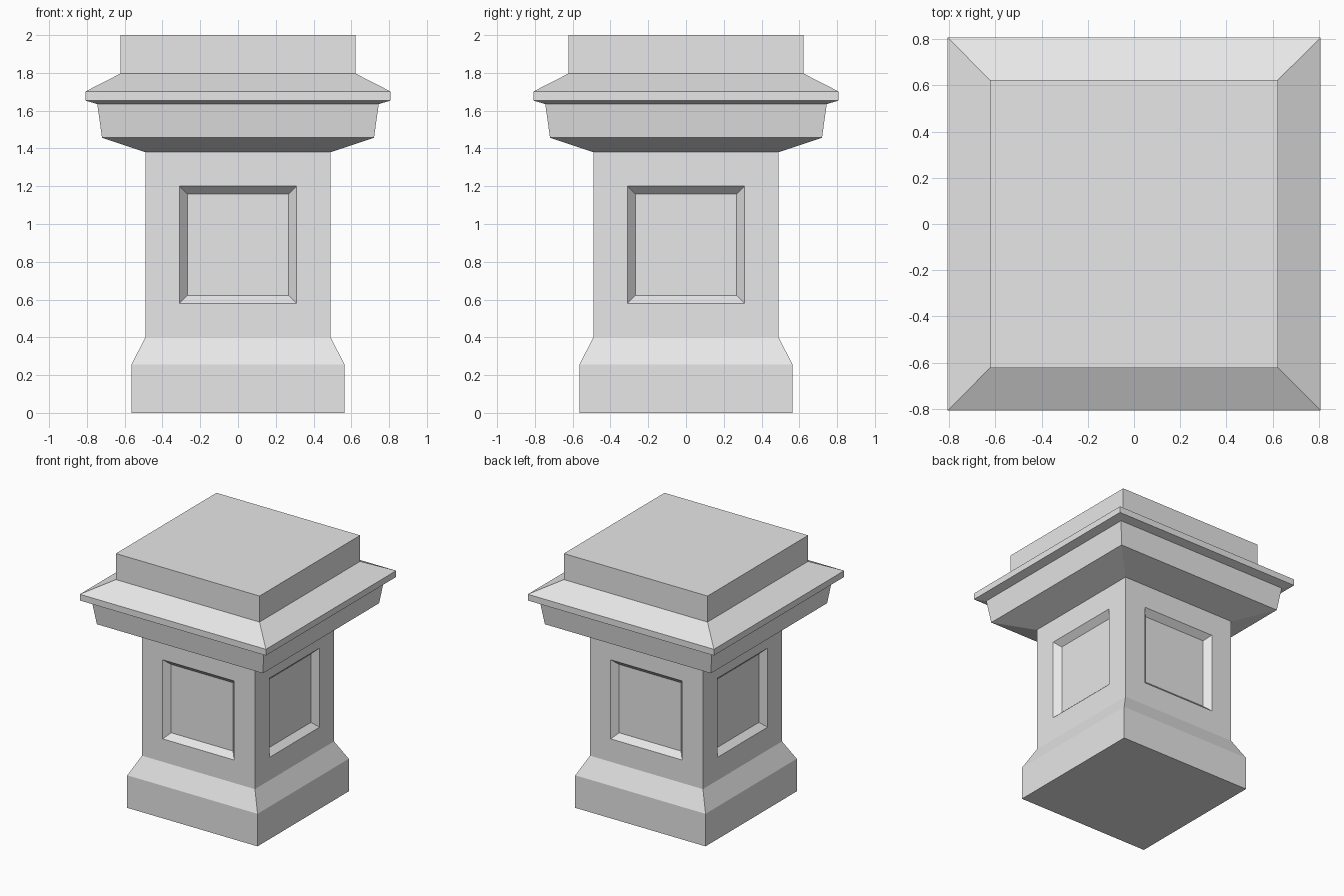
import bpy
import bmesh

default_cube = bpy.data.objects.get("Cube")
if default_cube:
    bpy.data.objects.remove(default_cube, do_unlink=True)

# Single stone colour
stone = bpy.data.materials.new("light grey stone")
stone.use_nodes = True
grey = (0.8, 0.8, 0.8, 1.0)
stone.diffuse_color = grey
stone.node_tree.nodes["Principled BSDF"].inputs["Base Color"].default_value = grey


def square_tier(name, profile, cap_bottom=False, cap_top=False, panels=False):
    """Loft square rings given as (half width, height), optionally with sunken side panels."""
    bm = bmesh.new()
    corners = [(-1, -1), (1, -1), (1, 1), (-1, 1)]
    rings = [[bm.verts.new((sx * r, sy * r, z)) for sx, sy in corners] for r, z in profile]
    sides = []
    for low, high in zip(rings, rings[1:]):
        for i in range(4):
            j = (i + 1) % 4
            sides.append(bm.faces.new((low[i], low[j], high[j], high[i])))
    if cap_bottom:
        bm.faces.new(rings[0][::-1])
    if cap_top:
        bm.faces.new(rings[-1])
    bm.normal_update()
    if panels:
        # Flat border, then a bevelled recess
        bmesh.ops.inset_individual(bm, faces=sides, thickness=0.18, use_even_offset=True)
        bmesh.ops.inset_individual(bm, faces=sides, thickness=0.042, depth=-0.045,
                                   use_even_offset=True)
    mesh = bpy.data.meshes.new(name)
    bm.to_mesh(mesh)
    bm.free()
    mesh.materials.append(stone)
    obj = bpy.data.objects.new(name, mesh)
    bpy.context.collection.objects.link(obj)
    return obj


# Base block with sloped shoulder
square_tier("plinth", [(0.565, 0), (0.565, 0.255), (0.49, 0.4)], cap_bottom=True)

# Shaft with a recessed panel on each side
square_tier("panelled_shaft", [(0.49, 0.4), (0.49, 1.38)], panels=True)

# Flared moulding under the ledge
square_tier("cornice", [(0.49, 1.38), (0.72, 1.457), (0.745, 1.635)])

# Projecting ledge with sloped top
square_tier("ledge", [(0.745, 1.635), (0.807, 1.653), (0.807, 1.702), (0.623, 1.796)])

# Top block
square_tier("cap_block", [(0.623, 1.796), (0.623, 2.0)], cap_top=True)
